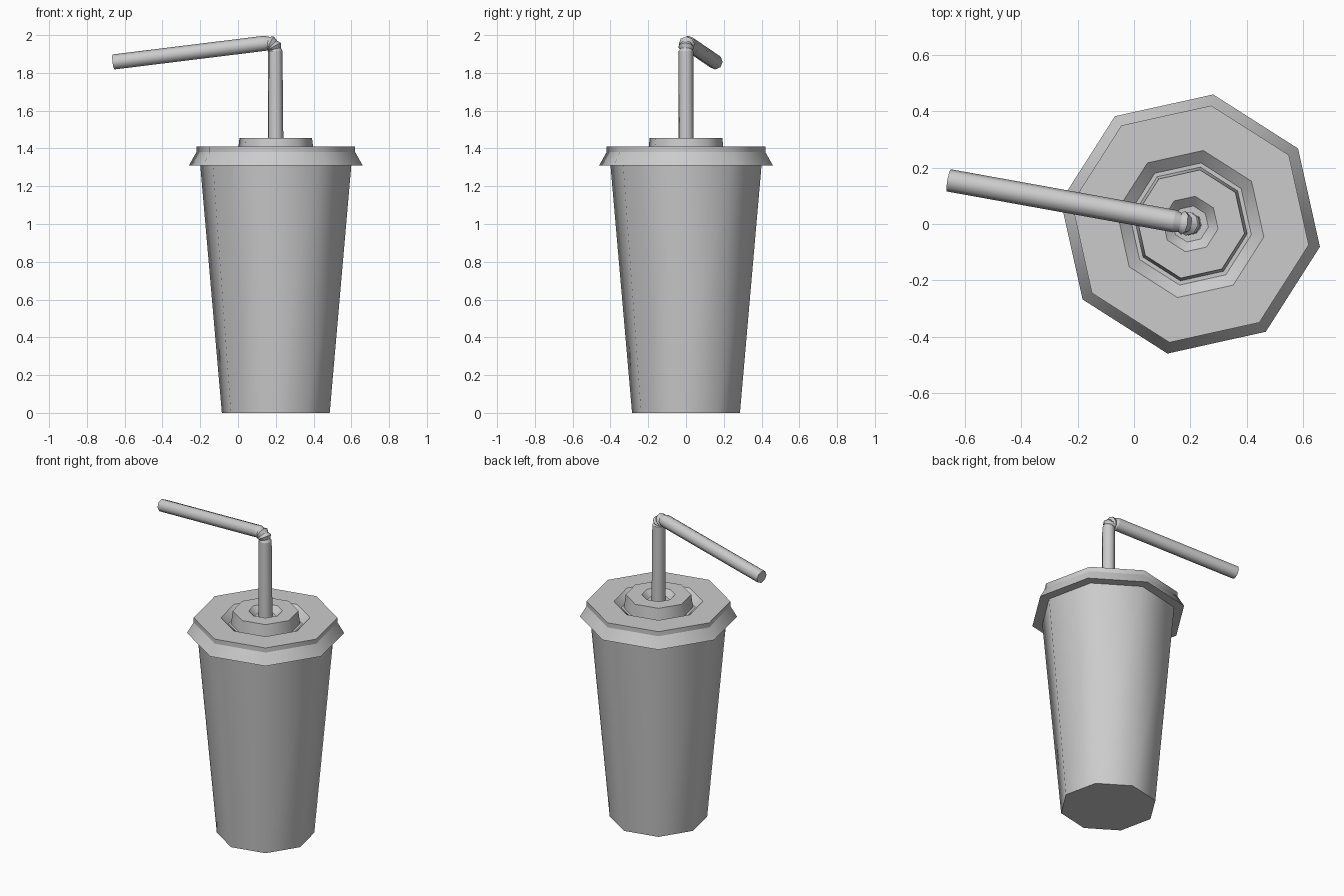
import bpy, bmesh, math
from mathutils import Vector

SIDES = 8
TURN = math.radians(-10)
AXIS_X = 0.2

if "Cube" in bpy.data.objects:
    bpy.data.objects.remove(bpy.data.objects["Cube"], do_unlink=True)

grey = bpy.data.materials.new("plain_grey")
grey.use_nodes = True
grey.diffuse_color = (0.6, 0.6, 0.6, 1)
grey.node_tree.nodes["Principled BSDF"].inputs["Base Color"].default_value = (0.6, 0.6, 0.6, 1)


def tube(name, rings):
    """Skin eight-sided rings (centre, direction, radius), capped at both ends."""
    bm = bmesh.new()
    loops = []
    for centre, direction, radius in rings:
        tilt = Vector((0, 0, 1)).rotation_difference(Vector(direction).normalized())
        loop = []
        for i in range(SIDES):
            a = TURN + math.tau * i / SIDES
            spoke = Vector((math.cos(a), math.sin(a), 0)) * radius
            loop.append(bm.verts.new(Vector(centre) + tilt @ spoke))
        loops.append(loop)
    for low, high in zip(loops, loops[1:]):
        for i in range(SIDES):
            j = (i + 1) % SIDES
            bm.faces.new((low[i], low[j], high[j], high[i]))
    bm.faces.new(loops[0][::-1])
    bm.faces.new(loops[-1])
    # Smooth around the sides, crisp along every ring
    for face in bm.faces:
        face.smooth = True
    for loop in loops:
        for i in range(SIDES):
            bm.edges.get((loop[i], loop[(i + 1) % SIDES])).smooth = False
    bmesh.ops.recalc_face_normals(bm, faces=bm.faces)
    mesh = bpy.data.meshes.new(name)
    bm.to_mesh(mesh)
    bm.free()
    mesh.materials.append(grey)
    obj = bpy.data.objects.new(name, mesh)
    bpy.context.collection.objects.link(obj)
    return obj


def lathe(name, profile):
    """Upright part from (radius, height) pairs."""
    return tube(name, [((AXIS_X, 0, z), (0, 0, 1), r) for r, z in profile])


# Tapered cup body
lathe("cup", [(0.29, 0), (0.406, 1.31)])

# Lid: flared skirt, rim, sunken channel, raised centre and straw hole
lathe("lid", [
    (0.39, 1.31), (0.467, 1.31), (0.427, 1.38), (0.427, 1.41),
    (0.265, 1.41), (0.22, 1.37), (0.205, 1.37), (0.195, 1.455),
    (0.1, 1.455), (0.065, 1.42),
])

# Straw: upright, ribbed elbow and drooping arm
up = Vector((0, 0, 1))
arm_start = Vector((0.145, 0.01, 1.957))
arm_end = Vector((-0.658, 0.155, 1.858))
along = (arm_end - arm_start).normalized()


def between(t):
    return up.lerp(along, t)


tube("straw", [
    ((0.2, 0, 1.41), up, 0.041),
    ((0.197, 0, 1.915), up, 0.039),
    ((0.195, 0, 1.925), between(0.2), 0.033),
    ((0.191, 0.001, 1.937), between(0.35), 0.043),
    ((0.184, 0.002, 1.945), between(0.5), 0.034),
    ((0.174, 0.004, 1.953), between(0.65), 0.043),
    ((0.162, 0.006, 1.957), between(0.8), 0.034),
    (arm_start, along, 0.04),
    (arm_end, along, 0.04),
])
